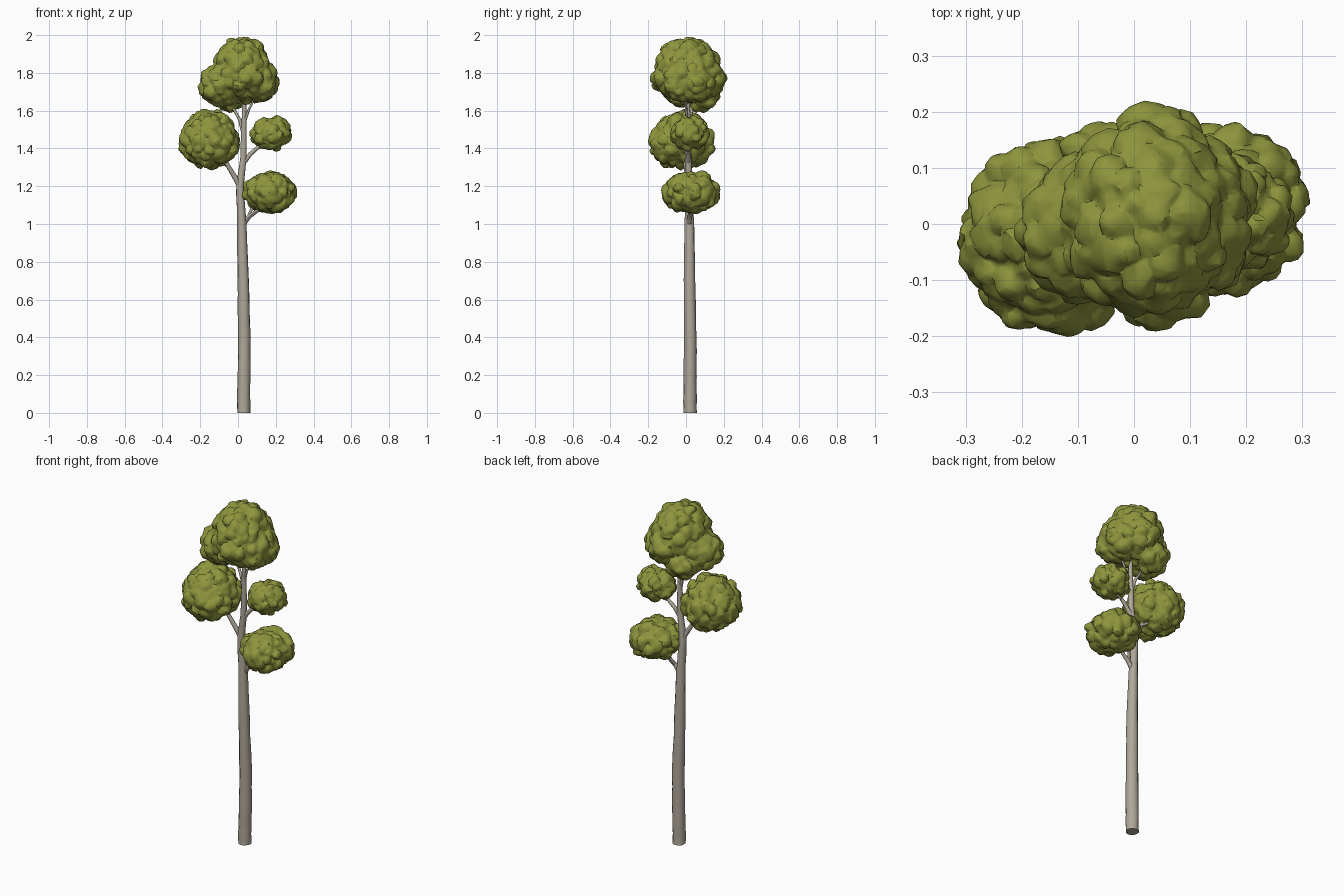
import bpy, bmesh, math, random
from mathutils import Vector, Matrix

if "Cube" in bpy.data.objects:
    bpy.data.objects.remove(bpy.data.objects["Cube"])

random.seed(5)


def material(name, rgb):
    m = bpy.data.materials.new(name)
    m.diffuse_color = (*rgb, 1)
    m.use_nodes = True
    m.node_tree.nodes["Principled BSDF"].inputs["Base Color"].default_value = m.diffuse_color
    return m


BARK = material("grey_bark", (0.43, 0.388, 0.32))
LEAF = material("olive_leaf", (0.268, 0.300, 0.046))


def shade(ob, angle):
    bpy.ops.object.select_all(action='DESELECT')
    ob.select_set(True)
    bpy.context.view_layer.objects.active = ob
    bpy.ops.object.shade_smooth_by_angle(angle=math.radians(angle))


def make_object(bm, name, mat):
    me = bpy.data.meshes.new(name)
    bm.to_mesh(me)
    bm.free()
    me.materials.append(mat)
    ob = bpy.data.objects.new(name, me)
    bpy.context.collection.objects.link(ob)
    return ob


def tube(name, pts, steps=3, sides=10, rough=0.06):
    """Tapered limb through (x, y, z, radius) points."""
    path = []
    for a, b in zip(pts, pts[1:]):
        for k in range(steps):
            path.append([u + (v - u) * k / steps for u, v in zip(a, b)])
    path.append(list(pts[-1]))
    pos = [Vector(p[:3]) for p in path]
    bm = bmesh.new()
    rings = []
    for i, p in enumerate(pos):
        t = pos[min(i + 1, len(pos) - 1)] - pos[max(i - 1, 0)]
        q = Vector((0, 0, 1)).rotation_difference(t.normalized())
        ring = []
        for s in range(sides):
            a = 2 * math.pi * s / sides
            r = path[i][3] * (1 + random.uniform(-rough, rough))
            ring.append(bm.verts.new(p + q @ Vector((r * math.cos(a), r * math.sin(a), 0))))
        rings.append(ring)
    for lo, hi in zip(rings, rings[1:]):
        for s in range(sides):
            n = (s + 1) % sides
            bm.faces.new((lo[s], lo[n], hi[n], hi[s]))
    bm.faces.new(rings[0][::-1])
    bm.faces.new(rings[-1])
    shade(make_object(bm, name, BARK), 50)


def blob(bm, centre, radii, subdiv, jitter):
    """Slightly crumpled ellipsoid."""
    c = Vector(centre)
    mat = Matrix.Translation(c) @ Matrix.Diagonal((*radii, 1))
    for v in bmesh.ops.create_icosphere(bm, subdivisions=subdiv, radius=1, matrix=mat)['verts']:
        v.co = c + (v.co - c) * (1 + random.uniform(-jitter, jitter))


def foliage(name, lobes, lump):
    """Lobes (centre, radii) covered with leafy lumps, fused into one crumpled skin."""
    bm = bmesh.new()
    for c, r in lobes:
        blob(bm, c, [x - lump * 0.6 for x in r], 3, 0.02)
        mean = sum(r) / 3
        n = int(4 * math.pi * mean ** 2 / (lump * 1.4) ** 2)
        for i in range(n):
            z = 1 - 2 * (i + 0.5) / n
            a = i * 2.39996 + random.uniform(-0.3, 0.3)
            h = math.sqrt(1 - z * z)
            d = (h * math.cos(a), h * math.sin(a), z)
            s = lump * random.uniform(0.75, 1.2)
            inset = s + random.uniform(-0.009, 0.012)
            p = [c[k] + d[k] * (r[k] - inset) for k in range(3)]
            blob(bm, p, [s * random.uniform(0.85, 1.15) for _ in range(3)], 2, 0.12)
    ob = make_object(bm, name, LEAF)
    fuse = ob.modifiers.new("fuse", 'REMESH')
    fuse.mode = 'VOXEL'
    fuse.voxel_size = 0.0045
    thin = ob.modifiers.new("crumple", 'DECIMATE')
    thin.ratio = 0.1
    # Bake the fused skin so its creases can be kept sharp
    baked = bpy.data.meshes.new_from_object(ob.evaluated_get(bpy.context.evaluated_depsgraph_get()))
    ob.modifiers.clear()
    ob.data = baked
    if not baked.materials:
        baked.materials.append(LEAF)
    shade(ob, 35)


# Trunk
tube("trunk", [(0.03, 0.021, 0, 0.035), (0.03, 0.021, 0.12, 0.035), (0.034, 0.023, 0.4, 0.033),
               (0.028, 0.018, 0.7, 0.03), (0.02, 0.018, 1.0, 0.025), (0.01, 0.015, 1.2, 0.02),
               (0.029, 0.012, 1.35, 0.017), (0.033, 0.01, 1.6, 0.012), (0.03, 0.01, 1.8, 0.007)],
     steps=4, sides=12, rough=0.05)

# Branches and their forks
BRANCHES = {
    "lower_right_branch": [(0.02, 0.018, 0.99, 0.015), (0.06, 0.02, 1.04, 0.012),
                           (0.11, 0.025, 1.075, 0.009), (0.17, 0.03, 1.15, 0.005)],
    "lower_right_fork": [(0.055, 0.02, 1.035, 0.009), (0.075, 0.05, 1.09, 0.007), (0.11, 0.07, 1.15, 0.004)],
    "left_branch": [(0.01, 0.015, 1.2, 0.015), (-0.03, 0.005, 1.27, 0.013),
                    (-0.065, -0.005, 1.33, 0.01), (-0.14, -0.02, 1.43, 0.005)],
    "left_fork": [(-0.045, 0, 1.3, 0.009), (-0.1, 0.02, 1.335, 0.007), (-0.16, 0.03, 1.39, 0.004)],
    "right_branch": [(0.025, 0.012, 1.32, 0.014), (0.065, 0.015, 1.37, 0.011),
                     (0.11, 0.018, 1.41, 0.009), (0.17, 0.02, 1.47, 0.005)],
    "right_fork": [(0.1, 0.017, 1.4, 0.007), (0.14, 0.03, 1.41, 0.006), (0.19, 0.03, 1.45, 0.004)],
    "top_left_branch": [(0.03, 0.01, 1.47, 0.01), (0.01, 0.02, 1.55, 0.009), (-0.05, 0.04, 1.66, 0.005)],
    "top_right_branch": [(0.032, 0.01, 1.53, 0.008), (0.055, 0.0, 1.6, 0.007), (0.1, 0.0, 1.69, 0.004)],
}
for name, pts in BRANCHES.items():
    tube(name, pts, sides=8)

# Leaf clusters
foliage("top_foliage", [((0.02, 0.01, 1.83), (0.155, 0.175, 0.168)),
                        ((0.035, 0.012, 1.775), (0.165, 0.2, 0.135)),
                        ((0.11, 0.01, 1.755), (0.113, 0.15, 0.122)),
                        ((-0.09, -0.01, 1.735), (0.12, 0.135, 0.12)),
                        ((-0.045, 0.08, 1.685), (0.1, 0.1, 0.09))], 0.042)
foliage("left_foliage", [((-0.153, -0.02, 1.465), (0.15, 0.145, 0.14)),
                         ((-0.153, -0.024, 1.425), (0.165, 0.183, 0.135))], 0.04)
foliage("right_foliage", [((0.176, 0.02, 1.48), (0.108, 0.106, 0.096))], 0.03)
foliage("lower_right_foliage", [((0.17, 0.028, 1.168), (0.145, 0.157, 0.118))], 0.035)
